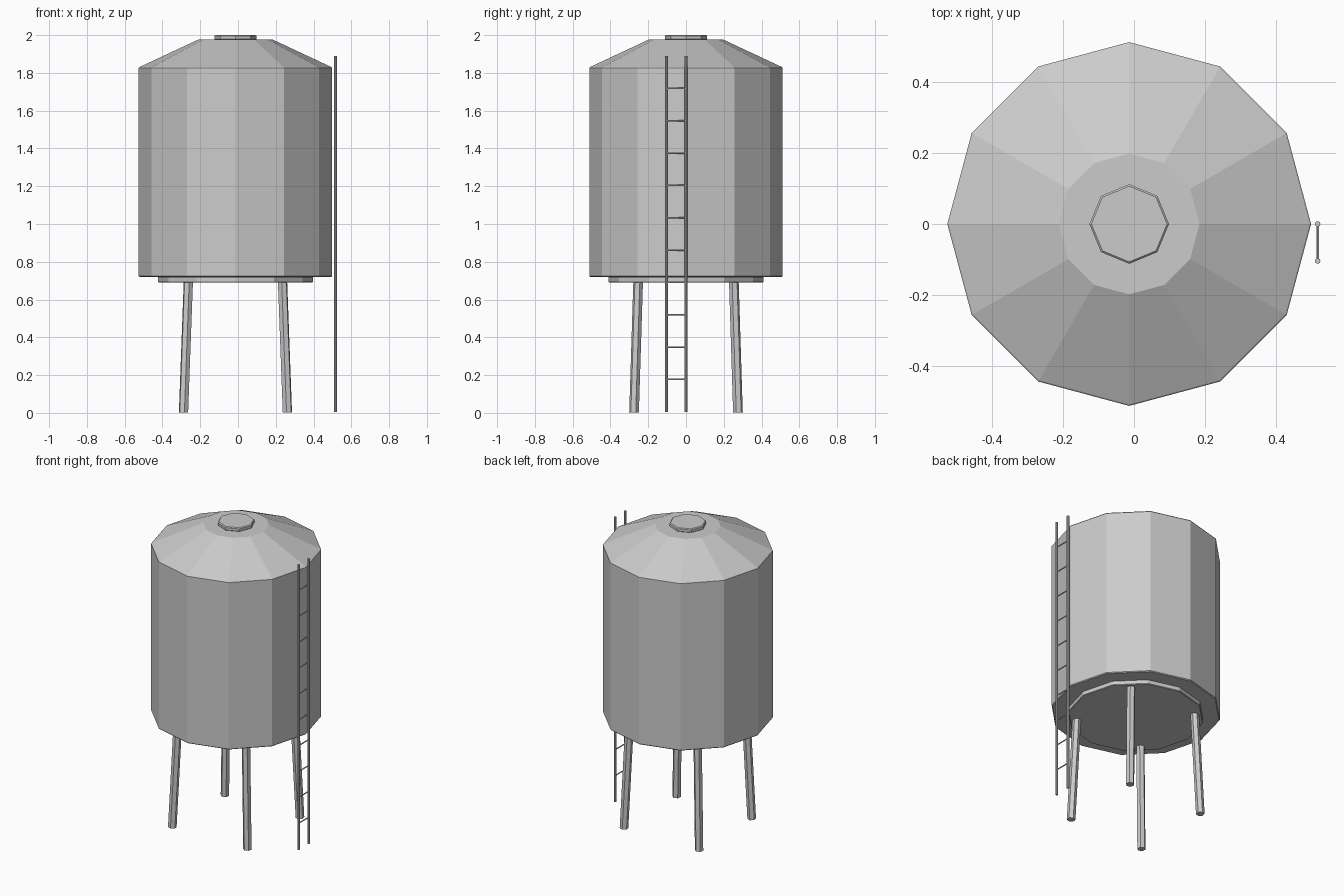
import bpy, math
from mathutils import Vector

if "Cube" in bpy.data.objects:
    bpy.data.objects.remove(bpy.data.objects["Cube"])

CX = -0.0135  # tank axis; the ladder offsets it from the model centre


def frustum(name, sides, r1, r2, z1, z2, bevel=0.0):
    """Flat-sided drum on the tank axis, with a vertex pointing along +x."""
    bpy.ops.mesh.primitive_cone_add(vertices=sides, radius1=r1, radius2=r2, depth=z2 - z1,
                                    location=(CX, 0, (z1 + z2) / 2))
    ob = bpy.context.object
    ob.name = name
    if sides % 4:
        ob.rotation_euler.z = math.pi / 2
    if bevel:
        mod = ob.modifiers.new("edge", 'BEVEL')
        mod.width = bevel
        mod.segments = 1
        mod.limit_method = 'ANGLE'
        mod.angle_limit = math.radians(60)
    return ob


def rod(name, a, b, radius, sides):
    """Straight bar between two points."""
    a, b = Vector(a), Vector(b)
    d = b - a
    bpy.ops.mesh.primitive_cylinder_add(vertices=sides, radius=radius, depth=d.length,
                                        location=(a + b) / 2)
    ob = bpy.context.object
    ob.name = name
    ob.rotation_euler = d.to_track_quat('Z', 'Y').to_euler()
    return ob


# Tank body, roof, hatch and base plate
frustum("tank_body", 12, 0.512, 0.512, 0.719, 1.831, 0.005)
frustum("roof", 12, 0.508, 0.198, 1.831, 1.976)
frustum("hatch", 8, 0.112, 0.112, 1.974, 2.0, 0.005)
frustum("base_plate", 12, 0.41, 0.41, 0.69, 0.722, 0.004)

# Four splayed legs
for sx, side in ((-1, "left"), (1, "right")):
    for sy, end in ((-1, "front"), (1, "back")):
        rod(f"{end}_{side}_leg",
            (CX + sx * 0.275, sy * 0.275, 0.002),
            (CX + sx * 0.249, sy * 0.253, 0.705), 0.026, 6)

# Ladder on the right side
LX, Y0, Y1, STEP = 0.517, -0.104, 0.0, 0.1712
for y, label in ((Y0, "front"), (Y1, "back")):
    rod(f"ladder_{label}_rail", (LX, y, 0.004), (LX, y, 1.889), 0.008, 8)
for i in range(1, 11):
    rod(f"ladder_rung_{i}", (LX, Y0, 0.006 + i * STEP), (LX, Y1, 0.006 + i * STEP), 0.004, 6)
